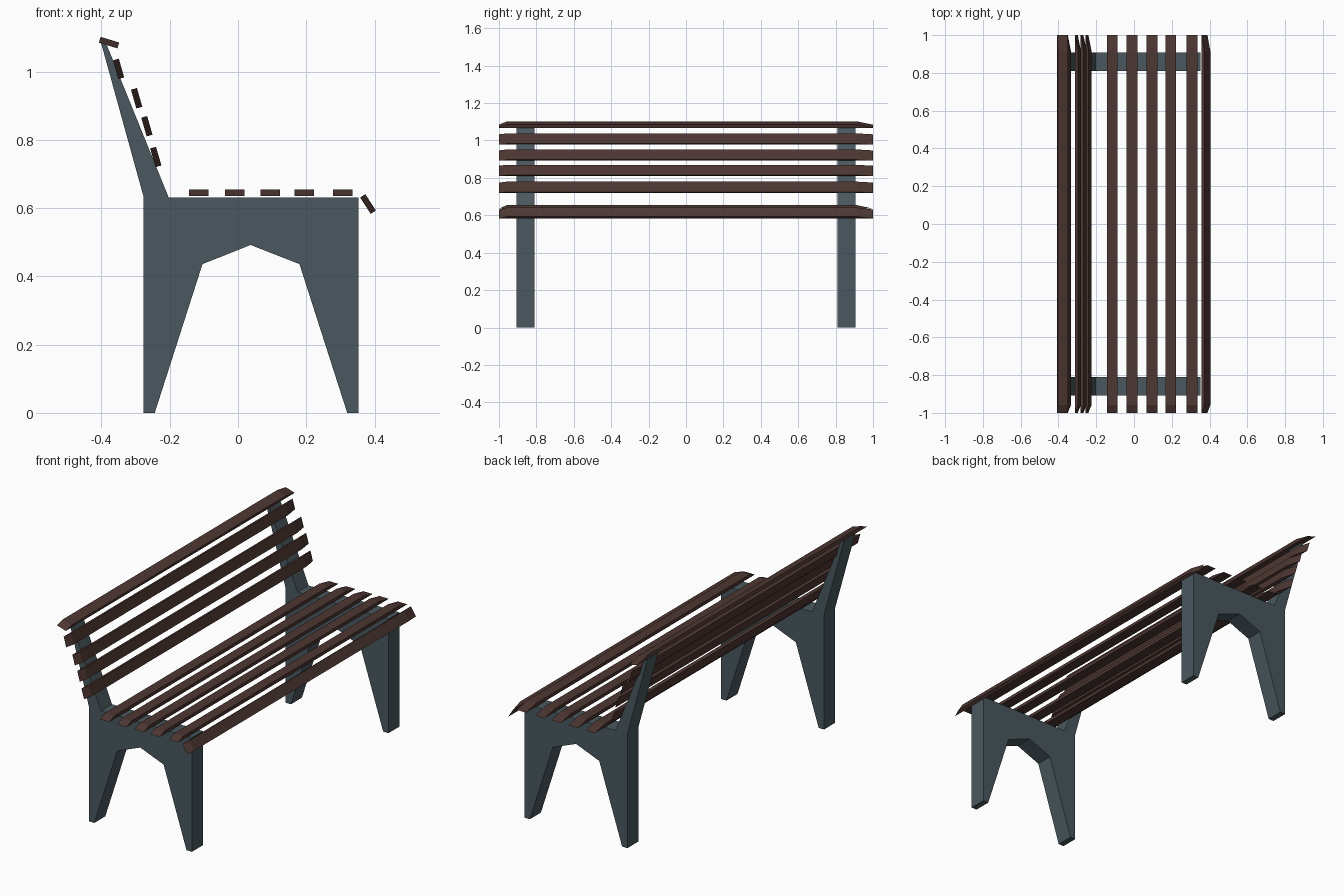
import bpy
import bmesh
from math import radians
from mathutils import Matrix

cube = bpy.data.objects.get("Cube")
if cube:
    bpy.data.objects.remove(cube, do_unlink=True)


def material(name, rgb):
    mat = bpy.data.materials.new(name)
    mat.use_nodes = True
    color = (*rgb, 1.0)
    mat.diffuse_color = color
    mat.node_tree.nodes["Principled BSDF"].inputs["Base Color"].default_value = color
    return mat


wood = material("dark brown wood", (0.074, 0.038, 0.032))
metal = material("slate grey frame", (0.068, 0.098, 0.112))


def prism(name, points, depth, mat, matrix):
    """Extrude a closed outline of 3D points along the depth vector."""
    bm = bmesh.new()
    face = bm.faces.new([bm.verts.new(p) for p in points])
    ext = bmesh.ops.extrude_face_region(bm, geom=[face])
    moved = [v for v in ext["geom"] if isinstance(v, bmesh.types.BMVert)]
    bmesh.ops.translate(bm, verts=moved, vec=depth)
    bmesh.ops.recalc_face_normals(bm, faces=bm.faces)
    mesh = bpy.data.meshes.new(name)
    bm.to_mesh(mesh)
    bm.free()
    mesh.materials.append(mat)
    obj = bpy.data.objects.new(name, mesh)
    obj.matrix_world = matrix
    bpy.context.collection.objects.link(obj)
    return obj


# End frames: arched legs, seat rail and leaning back support in one outline
OUTLINE = [(-0.277, 0), (-0.244, 0), (-0.104, 0.436), (0.037, 0.492),
           (0.18, 0.436), (0.32, 0), (0.353, 0), (0.353, 0.631),
           (-0.203, 0.631), (-0.384, 1.077), (-0.401, 1.083), (-0.277, 0.634)]
FRAME_WIDTH = 0.096
for side, y in (("right", -0.907), ("left", 0.811)):
    prism(side + "_frame", [(x, 0, z) for x, z in OUTLINE],
          (0, FRAME_WIDTH, 0), metal, Matrix.Translation((0, y, 0)))

# Slats: long boards whose outer face slopes down to the inner face at each end
WIDTH, THICK = 0.057, 0.018
SLAT = [(-1, -THICK / 2), (1, -THICK / 2), (0.915, THICK / 2), (-0.958, THICK / 2)]


def slat(name, x, z, tilt):
    matrix = Matrix.Translation((x, 0, z)) @ Matrix.Rotation(radians(tilt), 4, "Y")
    prism(name, [(-WIDTH / 2, y, h) for y, h in SLAT], (WIDTH, 0, 0), wood, matrix)


for i, x in enumerate((-0.115, -0.01, 0.095, 0.194, 0.307)):
    slat(f"seat_slat_{i + 1}", x, 0.645, 0)

for i, (x, z) in enumerate([(-0.241, 0.75), (-0.267, 0.84),
                            (-0.297, 0.922), (-0.35, 1.008)]):
    slat(f"back_slat_{i + 1}", x, z, 74)

slat("seat_front_slat", 0.381, 0.612, 57)
slat("back_top_slat", -0.378, 1.085, 17)
